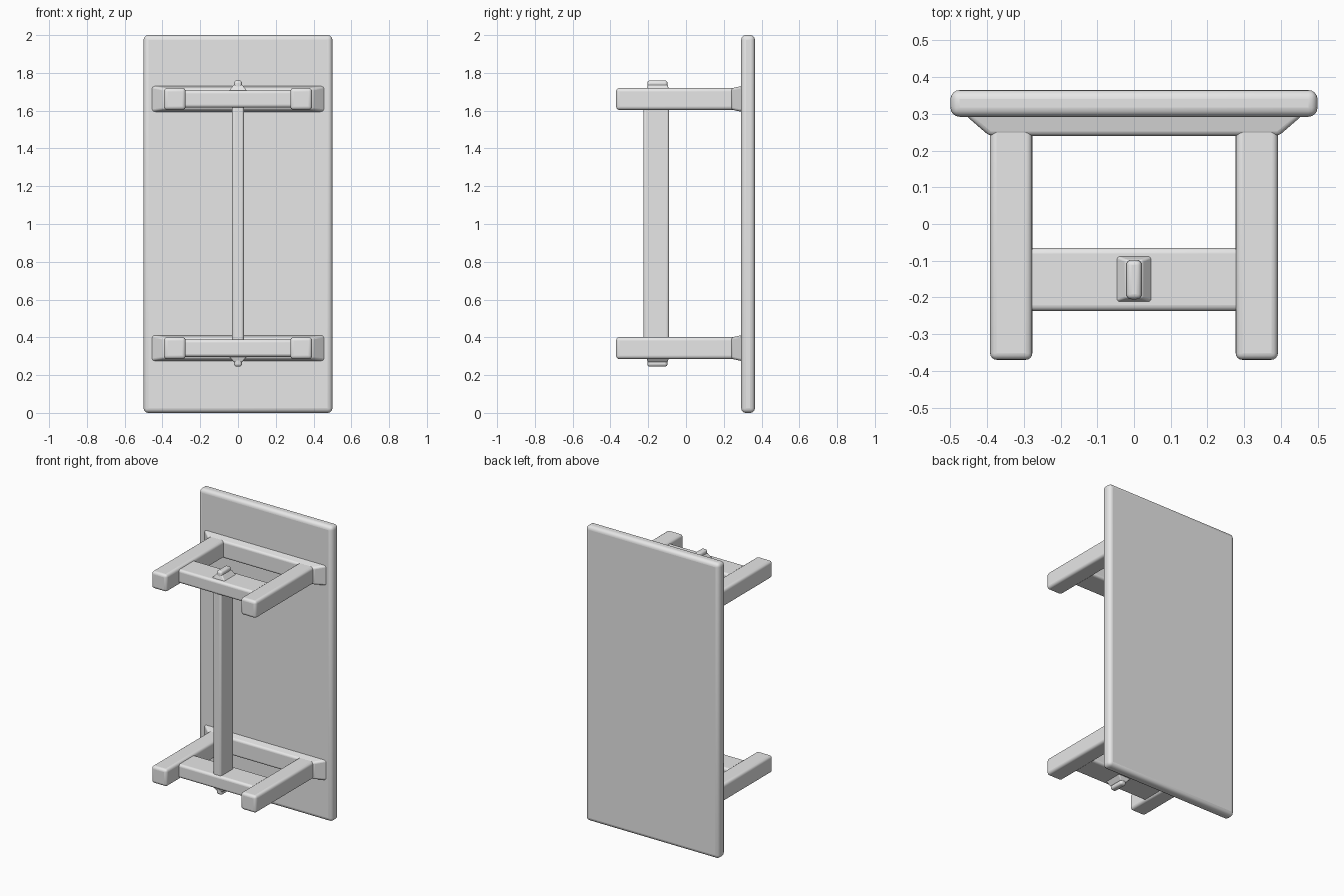
import bpy
import bmesh
import math

cube = bpy.data.objects.get("Cube")
if cube:
    bpy.data.objects.remove(cube, do_unlink=True)

grey = bpy.data.materials.new("plain_grey")
grey.use_nodes = True
grey.diffuse_color = (0.8, 0.8, 0.8, 1)
grey.node_tree.nodes["Principled BSDF"].inputs["Base Color"].default_value = (0.8, 0.8, 0.8, 1)


def block(name, lo, hi, radius, taper=None):
    """Rounded box from corner lo to corner hi; taper(bmesh) may reshape it first."""
    bm = bmesh.new()
    bmesh.ops.create_cube(bm, size=1)
    for v in bm.verts:
        v.co = [a if c < 0 else b for c, a, b in zip(v.co, lo, hi)]
    if taper:
        taper(bm)
    mesh = bpy.data.meshes.new(name)
    bm.to_mesh(mesh)
    bm.free()
    mesh.materials.append(grey)
    obj = bpy.data.objects.new(name, mesh)
    bpy.context.collection.objects.link(obj)
    bev = obj.modifiers.new("rounded_edges", "BEVEL")
    bev.width = radius
    bev.segments = 4
    bev.limit_method = "NONE"
    bpy.ops.object.select_all(action="DESELECT")
    obj.select_set(True)
    bpy.context.view_layer.objects.active = obj
    bpy.ops.object.shade_smooth_by_angle(angle=math.radians(40))
    return obj


# Table top standing on its short edge
block("table_top", (-0.5, 0.292, 0), (0.5, 0.365, 2), 0.025)

for level, zc, out in (("lower", 0.343, -1), ("upper", 1.662, 1)):
    # Pair of legs
    for side, s in (("left", 1), ("right", -1)):
        x0, x1 = sorted((0.277 * s, 0.392 * s))
        block(f"{level}_{side}_leg", (x0, -0.37, zc - 0.058), (x1, 0.31, zc + 0.058), 0.018)

    # Cross rail between the legs
    block(f"{level}_cross_rail", (-0.32, -0.237, zc - 0.046), (0.32, -0.065, zc + 0.046), 0.016)

    # Bearer that widens toward the table top
    def flare(bm, zc=zc):
        for v in bm.verts:
            if v.co.y < 0.27:
                v.co.x *= 0.83
                v.co.z = zc + (v.co.z - zc) * 0.78
    block(f"{level}_bearer", (-0.475, 0.24, zc - 0.072), (0.475, 0.31, zc + 0.072), 0.012, flare)

    # Sloped collar around the peg
    def slope(bm, zc=zc, out=out):
        for v in bm.verts:
            if (v.co.z - zc) * out > 0.05:
                v.co.x *= 0.4
                v.co.y = -0.15 + (v.co.y + 0.15) * 0.8
    z0, z1 = sorted((zc + 0.035 * out, zc + 0.075 * out))
    block(f"{level}_collar", (-0.055, -0.215, z0), (0.055, -0.085, z1), 0.006, slope)

    # Peg end of the stretcher
    z0, z1 = sorted((zc, zc + 0.098 * out))
    block(f"{level}_peg", (-0.021, -0.205, z0), (0.021, -0.098, z1), 0.014)

# Long stretcher joining the two leg frames
block("long_stretcher", (-0.031, -0.225, 0.34), (0.031, -0.09, 1.665), 0.012)
